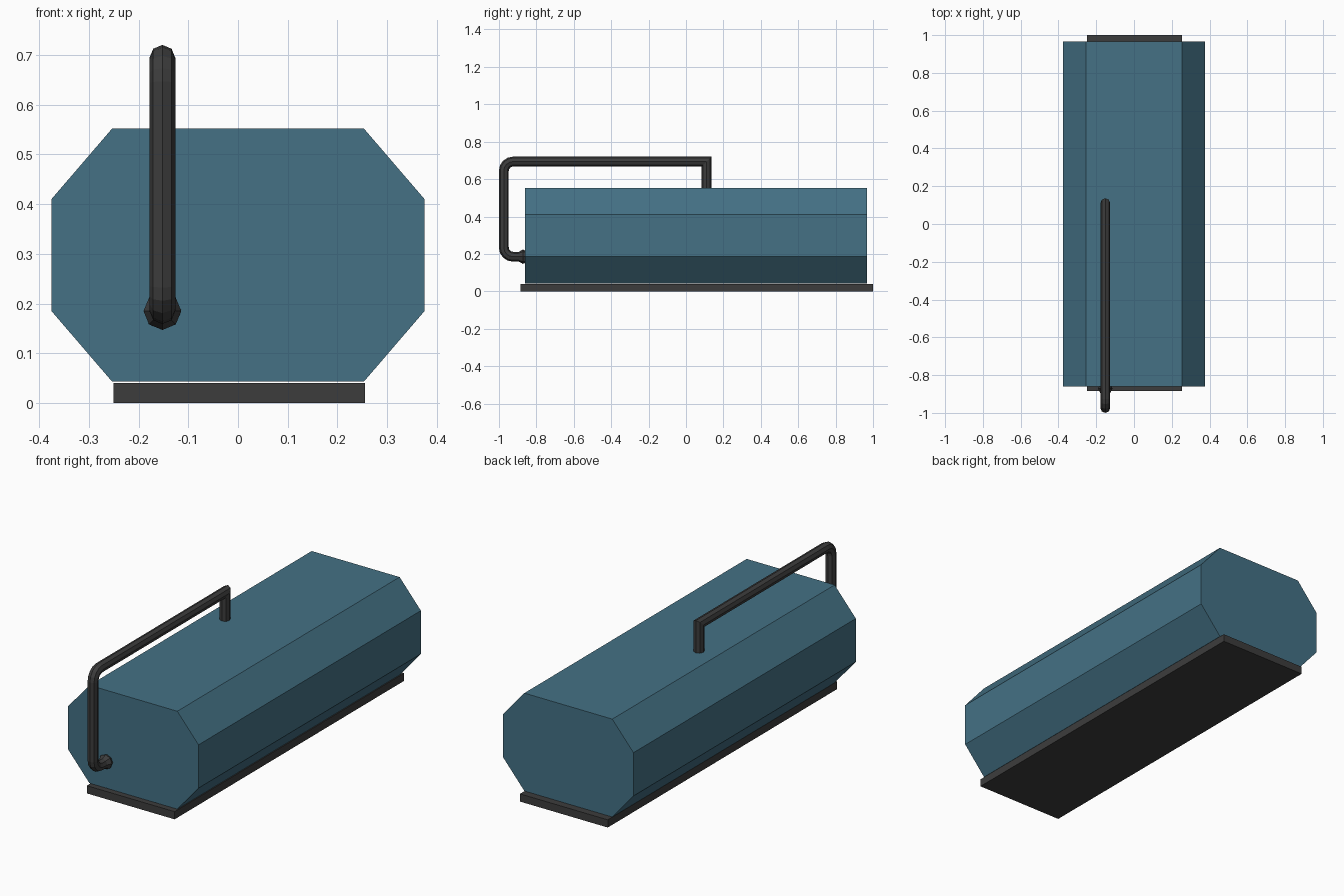
import bpy, bmesh
from math import cos, sin, pi
from mathutils import Vector

cube = bpy.data.objects.get("Cube")
if cube:
    bpy.data.objects.remove(cube, do_unlink=True)


def material(name, rgb):
    mat = bpy.data.materials.new(name)
    mat.use_nodes = True
    mat.diffuse_color = (*rgb, 1)
    mat.node_tree.nodes["Principled BSDF"].inputs["Base Color"].default_value = (*rgb, 1)
    return mat


def loft(name, rings, mat):
    """Skin a list of equal-sized rings and cap both ends."""
    bm = bmesh.new()
    loops = [[bm.verts.new(p) for p in ring] for ring in rings]
    count = len(loops[0])
    for a, b in zip(loops, loops[1:]):
        for i in range(count):
            j = (i + 1) % count
            bm.faces.new((a[i], a[j], b[j], b[i]))
    bm.faces.new(loops[0])
    bm.faces.new(loops[-1])
    bmesh.ops.recalc_face_normals(bm, faces=bm.faces)
    mesh = bpy.data.meshes.new(name)
    bm.to_mesh(mesh)
    bm.free()
    obj = bpy.data.objects.new(name, mesh)
    bpy.context.collection.objects.link(obj)
    mesh.materials.append(mat)
    return obj


def prism(name, profile, y0, y1, mat):
    return loft(name, [[(x, y, z) for x, z in profile] for y in (y0, y1)], mat)


blue = material("steel blue", (0.058, 0.166, 0.235))
black = material("charcoal", (0.046, 0.046, 0.046))

# Octagonal tank body
right_side = [(0.253, 0.043), (0.375, 0.185), (0.375, 0.41), (0.253, 0.552)]
left_side = [(-x, z) for x, z in reversed(right_side)]
prism("tank", right_side + left_side, -0.86, 0.967, blue)

# Flat base plate
prism("base_plate", [(-0.25, 0), (0.255, 0), (0.255, 0.04), (-0.25, 0.04)],
      -0.885, 1.0, black)


# Pipe: eight-sided tube along a path of (y, z, radius)
def bend(cy, cz, start, r=0.05, steps=4):
    angles = [start + pi / 2 * i / steps for i in range(steps + 1)]
    return [(cy + r * cos(a), cz + r * sin(a), 0.026) for a in angles]


path = [(0.11, 0.53, 0.026), (0.11, 0.694, 0.026)]
path += bend(-0.924, 0.644, pi / 2)
path += bend(-0.924, 0.235, pi)
path += [(-0.895, 0.185, 0.026), (-0.872, 0.185, 0.038), (-0.855, 0.185, 0.032)]

points = [Vector((-0.152, y, z)) for y, z, r in path]
side = Vector((1, 0, 0))
rings = []
for i, p in enumerate(points):
    before = (p - points[max(i - 1, 0)]).normalized()
    after = (points[min(i + 1, len(points) - 1)] - p).normalized()
    tangent = (before + after).normalized()
    mitre = 1 / max(tangent.dot(after if after.length else before), 0.5)
    normal = side.cross(tangent) * mitre
    r = path[i][2]
    rings.append([p + r * (side * cos(k * pi / 4) + normal * sin(k * pi / 4))
                  for k in range(8)])
loft("pipe", rings, black)
